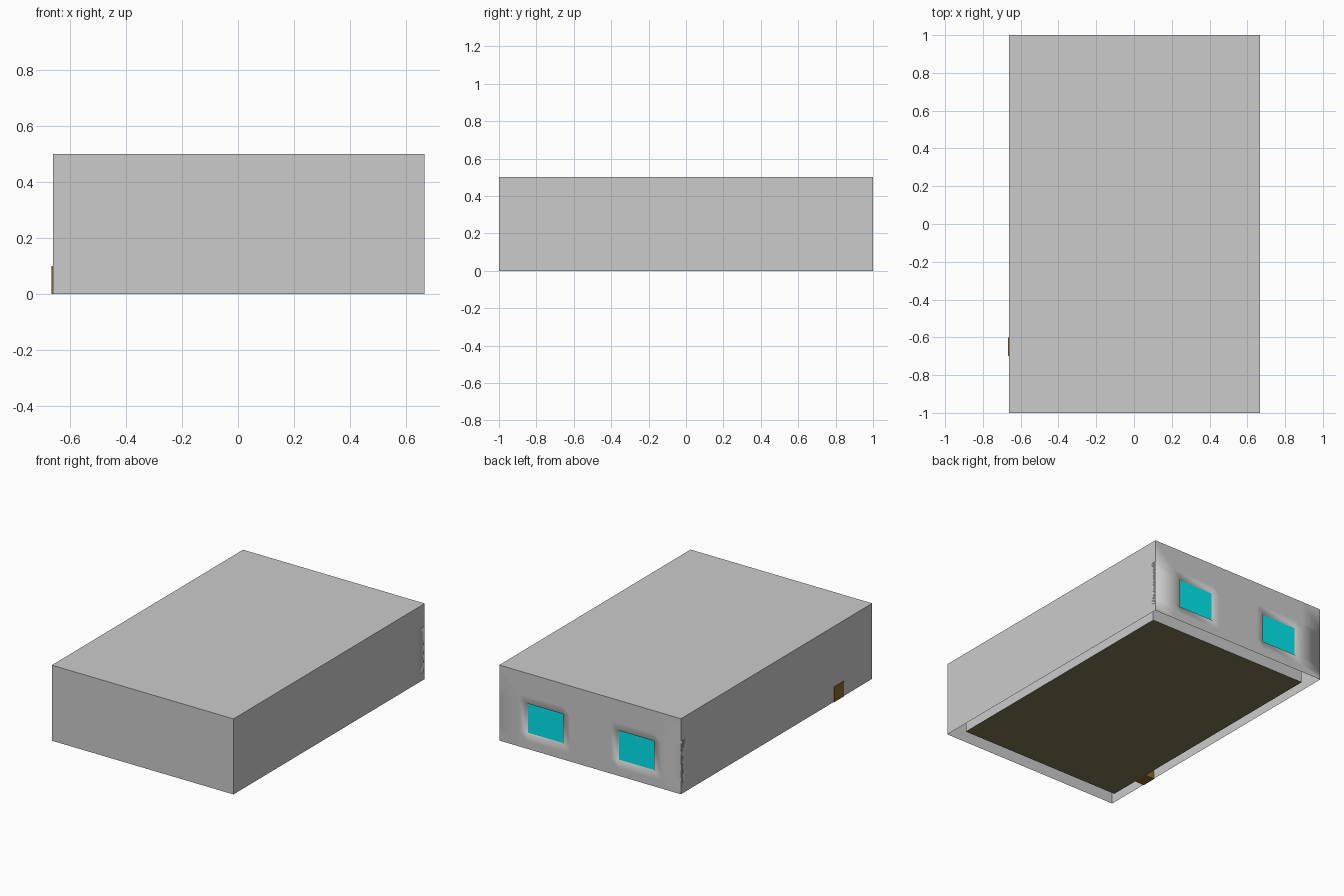
import bpy, bmesh

if "Cube" in bpy.data.objects:
    bpy.data.objects.remove(bpy.data.objects["Cube"])

X0, X1 = -0.663, 0.667      # outer wall faces
H = 0.5                     # building height
WIN_X = (0.2, 0.467)        # window span, mirrored in x
WIN_Z = (0.1, 0.3)
RIM = 0.05                  # softly shaded border around each window


def material(name, rgb):
    m = bpy.data.materials.new(name)
    m.diffuse_color = (*rgb, 1)
    m.use_nodes = True
    m.node_tree.nodes["Principled BSDF"].inputs["Base Color"].default_value = m.diffuse_color
    return m


def finish(name, bm, mat=None):
    me = bpy.data.meshes.new(name)
    bm.to_mesh(me)
    bm.free()
    ob = bpy.data.objects.new(name, me)
    bpy.context.collection.objects.link(ob)
    if mat:
        me.materials.append(mat)
    return ob


def box(name, lo, hi, mat=None, drop=None):
    """Axis-aligned box; drop(normal) picks faces to leave open."""
    bm = bmesh.new()
    bmesh.ops.create_cube(bm, size=1)
    for v in bm.verts:
        v.co = [lo[i] + (v.co[i] + 0.5) * (hi[i] - lo[i]) for i in range(3)]
    bm.normal_update()
    if drop:
        gone = [f for f in bm.faces if drop(f.normal)]
        bmesh.ops.delete(bm, geom=gone, context='FACES')
    return finish(name, bm, mat)


glass = material("glass", (0.0, 0.8, 0.85))
wood = material("wood", (0.25, 0.14, 0.03))
ground = material("floor_brown", (0.21, 0.18, 0.09))

# Outer shell: roof and three walls, open underneath
box("outer_shell", (X0, -1, 0), (X1, 1, H),
    drop=lambda n: n.z < -0.5 or n.y > 0.5)

# Back wall: grid with two window openings
a, b = WIN_X
half = [a - RIM, a, b, b + RIM]
xs = [X0] + [-x for x in reversed(half)] + half + [X1]
zs = [0, WIN_Z[0] - RIM, *WIN_Z, WIN_Z[1] + RIM, H]
bm = bmesh.new()
grid = [[bm.verts.new((x, 1, z)) for z in zs] for x in xs]
for i in range(len(xs) - 1):
    for j in range(len(zs) - 1):
        if i in (2, 6) and j == 2:
            continue
        bm.faces.new((grid[i][j], grid[i][j + 1],
                      grid[i + 1][j + 1], grid[i + 1][j]))

# Window reveals, running through to the inner shell
hole = [e for e in bm.edges if e.is_boundary and all(
    X0 < v.co.x < X1 and 0 < v.co.z < H for v in e.verts)]
new = bmesh.ops.extrude_edge_only(bm, edges=hole)["geom"]
for v in new:
    if isinstance(v, bmesh.types.BMVert):
        v.co.y = 0.9
for f in bm.faces:
    f.smooth = True
finish("back_wall", bm)

# Inner shell at nine tenths of the outer size
xc, xh = (X0 + X1) / 2, 0.45 * (X1 - X0)
box("inner_shell", (xc - xh, -0.9, 0), (xc + xh, 0.9, 0.45),
    drop=lambda n: n.z < -0.5)

# Floor closes the inner shell
box("floor", (xc - xh, -0.9, 0), (xc + xh, 0.9, 0.01), ground,
    drop=lambda n: abs(n.z) < 0.5)

# Window panes, slightly recessed
for side, s in (("left", -1), ("right", 1)):
    x = sorted((s * a, s * b))
    box("window_pane_" + side, (x[0], 0.965, WIN_Z[0]),
        (x[1], 0.985, WIN_Z[1]), glass)

# Door, as thick as the wall
box("door", (-0.667, -0.7, 0), (xc - xh, -0.6, 0.1), wood)
